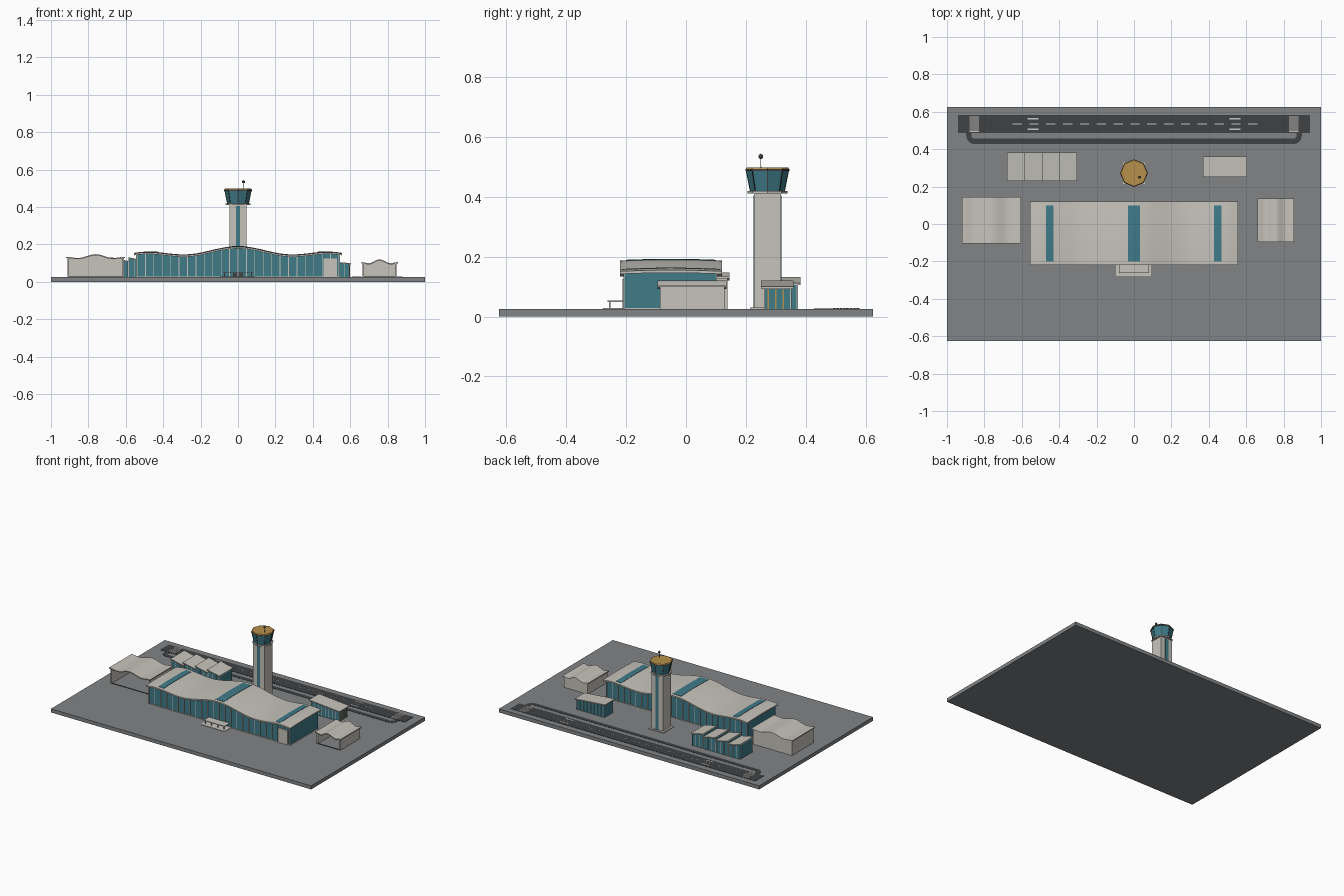
import bpy, bmesh
from math import cos, sin, pi, hypot

if "Cube" in bpy.data.objects:
    bpy.data.objects.remove(bpy.data.objects["Cube"])


def material(name, rgb):
    m = bpy.data.materials.new(name)
    m.diffuse_color = (*rgb, 1)
    m.use_nodes = True
    m.node_tree.nodes["Principled BSDF"].inputs["Base Color"].default_value = m.diffuse_color
    return m


CREAM = material("cream", (0.57, 0.55, 0.50))
TEAL = material("teal_glass", (0.05, 0.20, 0.25))
PAVE = material("pavement", (0.22, 0.23, 0.24))
DARK = material("asphalt", (0.05, 0.053, 0.057))
GOLD = material("gold", (0.47, 0.28, 0.07))
WHITE = material("white_paint", (0.75, 0.75, 0.72))
G = 0.025  # apron surface


def finish(name, bm, mat, smooth=False):
    bmesh.ops.recalc_face_normals(bm, faces=bm.faces)
    me = bpy.data.meshes.new(name)
    bm.to_mesh(me)
    bm.free()
    me.materials.append(mat)
    ob = bpy.data.objects.new(name, me)
    bpy.context.collection.objects.link(ob)
    if smooth:
        bpy.context.view_layer.objects.active = ob
        ob.select_set(True)
        bpy.ops.object.shade_smooth_by_angle(angle=0.6)
        ob.select_set(False)
    return ob


def boxes(name, items, mat):
    """One object from boxes given as x0, x1, y0, y1, z0, z1."""
    bm = bmesh.new()
    for x0, x1, y0, y1, z0, z1 in items:
        r = bmesh.ops.create_cube(bm, size=1)
        for v in r["verts"]:
            v.co = ((x0 + x1) / 2 + v.co.x * (x1 - x0), (y0 + y1) / 2 + v.co.y * (y1 - y0),
                    (z0 + z1) / 2 + v.co.z * (z1 - z0))
    return finish(name, bm, mat)


def wave_block(name, x0, x1, y0, y1, bottom, top, mat, nx=1, ny=1, smooth=False):
    """Subdivided box whose bottom and top follow height functions of x, y."""
    bm = bmesh.new()
    grid = [[[bm.verts.new((x, y, f(x, y))) for y in [y0 + (y1 - y0) * j / ny for j in range(ny + 1)]]
             for x in [x0 + (x1 - x0) * i / nx for i in range(nx + 1)]] for f in (bottom, top)]
    lo, hi = grid
    for i in range(nx):
        for g in grid:
            for j in range(ny):
                bm.faces.new((g[i][j], g[i + 1][j], g[i + 1][j + 1], g[i][j + 1]))
        for j in (0, ny):
            bm.faces.new((lo[i][j], lo[i + 1][j], hi[i + 1][j], hi[i][j]))
    for j in range(ny):
        for i in (0, nx):
            bm.faces.new((lo[i][j], lo[i][j + 1], hi[i][j + 1], hi[i][j]))
    return finish(name, bm, mat, smooth)


def prism(name, n, r0, r1, z0, z1, mat, cx=0, cy=0.272):
    bm = bmesh.new()
    r = bmesh.ops.create_cone(bm, cap_ends=True, segments=n, radius1=r0, radius2=r1, depth=z1 - z0)
    bmesh.ops.translate(bm, verts=r["verts"], vec=(cx, cy, (z0 + z1) / 2))
    return finish(name, bm, mat)


def swell(x, keys):
    """Cosine easing through (x, z) crests and troughs, symmetric about 0."""
    x = abs(x)
    for (xa, za), (xb, zb) in zip(keys, keys[1:]):
        if x <= xb + 1e-6:
            return za + (zb - za) * (1 - cos(pi * (x - xa) / (xb - xa))) / 2
    return keys[-1][1]


flat = lambda z: (lambda x, y: z)

# apron
boxes("apron_base", [(-1, 1, -0.625, 0.625, 0, G)], PAVE)

# runway, taxiway and paint
boxes("runway", [(-0.94, 0.94, 0.487, 0.582, G - 0.002, G + 0.002)], DARK)
path = [(-0.883, 0.49)]
for cx, a0 in ((-0.853, pi), (0.853, 1.5 * pi)):
    path += [(cx + 0.03 * cos(a0 + k * pi / 16), 0.472 + 0.03 * sin(a0 + k * pi / 16)) for k in range(9)]
path.append((0.883, 0.49))
bm = bmesh.new()
rows = []
for i, (x, y) in enumerate(path):
    a, b = path[max(i - 1, 0)], path[min(i + 1, len(path) - 1)]
    dx, dy = b[0] - a[0], b[1] - a[1]
    l = hypot(dx, dy) / 0.014
    rows.append([bm.verts.new((x + s * dy / l, y - s * dx / l, z))
                 for s, z in ((1, G - 0.002), (1, G + 0.0015), (-1, G + 0.0015), (-1, G - 0.002))])
for p, q in zip(rows, rows[1:]):
    for k in range(4):
        bm.faces.new((p[k], p[(k + 1) % 4], q[(k + 1) % 4], q[k]))
bm.faces.new(rows[0])
bm.faces.new(rows[-1])
finish("taxiway", bm, DARK)
Z = (G + 0.001, G + 0.003)
boxes("centre_line_dashes", [(-0.65 + i * 0.09, -0.60 + i * 0.09, 0.533, 0.536, *Z) for i in range(15)], WHITE)
boxes("threshold_bars", [(s * 0.855 - 0.025, s * 0.855 + 0.025, 0.493 + k * 0.011, 0.499 + k * 0.011, *Z)
                         for s in (-1, 1) for k in range(8)], CREAM)
boxes("aiming_marks", [(s * 0.54 - 0.03, s * 0.54 + 0.03, y - 0.004, y + 0.004, *Z)
                       for s in (-1, 1) for y in (0.507, 0.563)], WHITE)

# terminal
KEYS = [(0, 0.187), (0.29, 0.143), (0.485, 0.158), (0.6, 0.148)]
roof_z = lambda x, y: swell(x, KEYS) + 0.004 * (1 - ((y + 0.05) / 0.17) ** 2)
under = lambda d: (lambda x, y: roof_z(x, y) + d)
wave_block("terminal_glass_hall", -0.545, 0.545, -0.205, 0.1, flat(G), under(-0.006), TEAL, 64, 4)
wave_block("terminal_roof", -0.555, 0.555, -0.22, 0.12, under(-0.009), under(0), CREAM, 64, 8, True)
for name, x, w in (("left", -0.45, 0.02), ("centre", 0, 0.032), ("right", 0.447, 0.02)):
    wave_block(name + "_skylight", x - w, x + w, -0.2, 0.1, under(-0.003), under(0.002), TEAL, 6, 8, True)
mull = []
for i in range(25):
    x = -0.54 + i * 0.045
    for y in (-0.206, 0.101):
        mull.append((x - 0.0018, x + 0.0018, y - 0.003, y + 0.003, G, roof_z(x, y) - 0.008))
boxes("terminal_mullions", mull, CREAM)
boxes("terminal_plinth", [(-0.547, 0.547, -0.207, 0.102, G - 0.002, G + 0.004)], CREAM)
boxes("wall_panel", [(0.457, 0.53, -0.213, -0.2, G, 0.125)], CREAM)

# entrance
boxes("entrance_step", [(-0.095, 0.092, -0.278, -0.205, G - 0.002, G + 0.003)], CREAM)
boxes("entrance_canopy", [(-0.08, 0.08, -0.262, -0.2, 0.049, 0.054)], CREAM)
boxes("canopy_posts", [(x - 0.002, x + 0.002, -0.257, -0.253, G, 0.05) for x in (-0.072, -0.025, 0.025, 0.072)], CREAM)
boxes("entrance_doors", [(s * 0.015 - 0.013, s * 0.015 + 0.013, -0.211, -0.2, G, 0.047) for s in (-1, 1)], DARK)

# open-fronted hangars
for side, cx, hw, y0, y1, eave in (("left", -0.761, 0.158, -0.104, 0.145, 0.13),
                                  ("right", 0.757, 0.098, -0.095, 0.135, 0.102)):
    keys = [(0, eave + 0.018), (hw * 0.6, eave - 0.002), (hw, eave + 0.004)]
    top = lambda x, y: swell(x - cx, keys)
    low = lambda x, y: top(x, y) - 0.007
    wave_block(side + "_hangar_roof", cx - hw, cx + hw, y0, y1, low, top, CREAM, 36, 1, True)
    w, t = hw - 0.007, 0.008
    wave_block(side + "_hangar_back_wall", cx - w, cx + w, y1 - 0.015, y1 - 0.007, flat(G), low, CREAM, 36)
    for s in (-1, 1):
        a, b = sorted((cx + s * w, cx + s * (w - t)))
        wave_block(f"{side}_hangar_side_wall_{'a' if s < 0 else 'b'}", a, b, y0 + 0.008, y1 - 0.007, flat(G), low, CREAM)
    boxes(side + "_hangar_door_rail", [(cx - w, cx + w, y0 + 0.008, y0 + 0.014, G - 0.002, G + 0.003)], DARK)

# rear sheds with single-pitch roofs falling to +x


def shed(name, x0, x1, y0, y1, zl, zr, oh):
    slope = lambda d: (lambda x, y: zl + (zr - zl) * (x - x0) / (x1 - x0) + d)
    wave_block(name + "_walls", x0 + oh, x1 - oh, y0 + 0.012, y1 - 0.01, flat(G), slope(-0.005), TEAL)
    wave_block(name + "_roof", x0, x1, y0, y1, slope(-0.007), slope(0), CREAM)
    n = max(2, round((x1 - x0) / 0.03))
    boxes(name + "_mullions", [(x - 0.0015, x + 0.0015, y - 0.002, y + 0.002, G, slope(-0.006)(x, 0))
                               for x in [x0 + oh + (x1 - x0 - 2 * oh) * i / n for i in range(n + 1)]
                               for y in (y0 + 0.012, y1 - 0.01)], CREAM)


for i in range(4):
    x = -0.68 + i * 0.0937
    shed(f"concourse_bay_{i + 1}", x, x + 0.0937, 0.23, 0.382, 0.132, 0.112, 0.003)
shed("service_building", 0.37, 0.605, 0.25, 0.36, 0.12, 0.1, 0.01)
boxes("service_side_strips", [(0.594, 0.598, y - 0.003, y + 0.003, G, 0.09) for y in (0.275, 0.3, 0.325)], GOLD)

# control tower
cy = 0.272
boxes("tower_foot", [(-0.058, 0.058, cy - 0.058, cy + 0.058, G - 0.002, G + 0.006)], CREAM)
boxes("tower_shaft", [(-0.045, 0.045, cy - 0.045, cy + 0.045, G, 0.412)], CREAM)
boxes("tower_window_strips", [(-0.012, 0.012, y - 0.002, y + 0.002, G + 0.006, 0.405)
                              for y in (cy - 0.045, cy + 0.045)], TEAL)
prism("cab_floor", 8, 0.067, 0.067, 0.411, 0.419, CREAM)
prism("cab_glass", 8, 0.057, 0.071, 0.419, 0.489, TEAL)
bm = bmesh.new()
for k in range(8):  # leaning corner posts of the cab
    a = k * pi / 4
    r = bmesh.ops.create_cube(bm, size=1)
    for v in r["verts"]:
        rad = (0.057 if v.co.z < 0 else 0.071) + v.co.x * 0.003
        t = v.co.y * 0.003
        v.co = (rad * cos(a) - t * sin(a), cy + rad * sin(a) + t * cos(a), 0.454 + v.co.z * 0.07)
finish("cab_posts", bm, DARK)
prism("cab_roof_rim", 8, 0.074, 0.074, 0.487, 0.493, DARK)
prism("cab_roof", 8, 0.073, 0.07, 0.493, 0.498, GOLD)
prism("antenna_mast", 8, 0.0015, 0.001, 0.497, 0.545, DARK, 0.03, 0.25)
bm = bmesh.new()
r = bmesh.ops.create_uvsphere(bm, u_segments=12, v_segments=8, radius=0.008)
bmesh.ops.translate(bm, verts=r["verts"], vec=(0.03, 0.25, 0.535))
finish("antenna_ball", bm, DARK, True)
